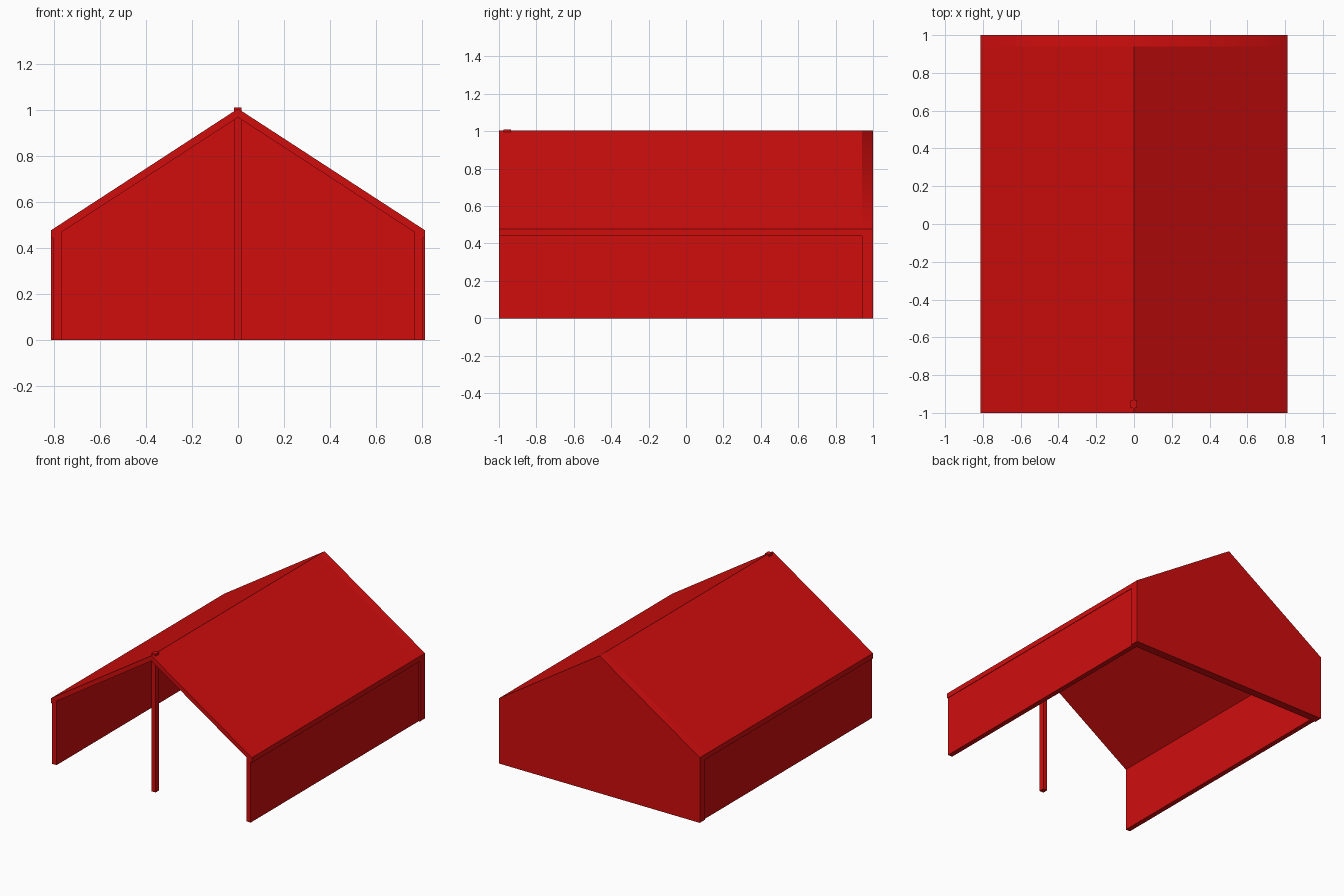
import bpy
import bmesh

cube = bpy.data.objects.get("Cube")
if cube:
    bpy.data.objects.remove(cube, do_unlink=True)

HALF_W, EAVE, RIDGE = 0.812, 0.477, 1.005
WALL_IN, WALL_OUT = 0.767, 0.803
FRONT, BACK_IN, BACK = -1.0, 0.94, 1.0
THICK = 0.038

red = bpy.data.materials.new("barn red")
red.use_nodes = True
colour = (0.63, 0.004, 0.004, 1)
red.diffuse_color = colour
red.node_tree.nodes["Principled BSDF"].inputs["Base Color"].default_value = colour


def roof_z(x):
    """Height of the outer roof surface at x."""
    return RIDGE - (RIDGE - EAVE) * abs(x) / HALF_W


def extrude_profile(name, profile, y0, y1, smooth_ridge=False):
    """Extrude an x-z outline from y0 to y1."""
    bm = bmesh.new()
    face = bm.faces.new([bm.verts.new((x, y0, z)) for x, z in profile])
    out = bmesh.ops.extrude_face_region(bm, geom=[face])
    moved = [v for v in out["geom"] if isinstance(v, bmesh.types.BMVert)]
    bmesh.ops.translate(bm, verts=moved, vec=(0, y1 - y0, 0))
    bmesh.ops.recalc_face_normals(bm, faces=bm.faces)
    if smooth_ridge:
        # Only the two sloping top faces blend across the ridge
        for f in bm.faces:
            f.smooth = f.normal.z > 0.5
        for e in bm.edges:
            e.smooth = all(f.smooth for f in e.link_faces)
    mesh = bpy.data.meshes.new(name)
    bm.to_mesh(mesh)
    bm.free()
    mesh.materials.append(red)
    obj = bpy.data.objects.new(name, mesh)
    bpy.context.collection.objects.link(obj)
    return obj


# Gable wall closing the back
extrude_profile("back_wall", [(-HALF_W, 0), (HALF_W, 0), (HALF_W, EAVE),
                              (0, RIDGE), (-HALF_W, EAVE)], BACK_IN, BACK, True)

# Low side walls and sloping roof panels
for side, s in (("left", 1), ("right", -1)):
    extrude_profile(side + "_wall", [
        (s * WALL_IN, 0), (s * WALL_OUT, 0),
        (s * WALL_OUT, roof_z(WALL_OUT) - THICK),
        (s * WALL_IN, roof_z(WALL_IN) - THICK)], FRONT, BACK_IN)
    extrude_profile(side + "_roof", [
        (0, RIDGE), (s * HALF_W, EAVE),
        (s * HALF_W, EAVE - THICK), (0, RIDGE - THICK)], FRONT, BACK_IN)

# Post under the ridge at the open front
extrude_profile("front_post", [(-0.018, 0), (0.016, 0), (0.016, 1.01),
                               (-0.018, 1.01)], -0.975, -0.935)
